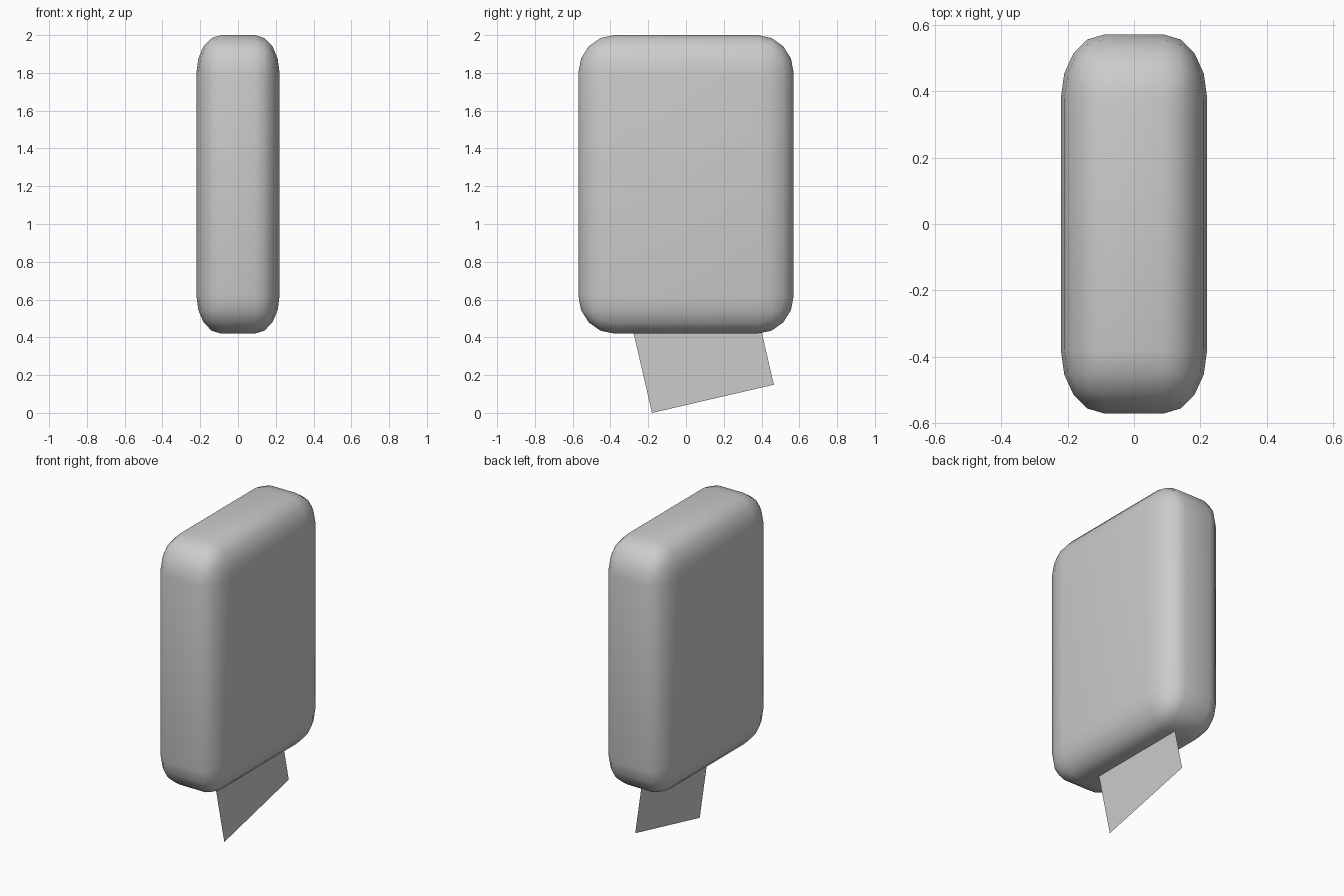
import bpy, bmesh, math
from mathutils import Vector

if "Cube" in bpy.data.objects:
    bpy.data.objects.remove(bpy.data.objects["Cube"])


def make_object(name, bm):
    mesh = bpy.data.meshes.new(name)
    bm.to_mesh(mesh)
    bm.free()
    obj = bpy.data.objects.new(name, mesh)
    bpy.context.collection.objects.link(obj)
    return obj


def rounded_block(name, half, radius, centre, segments=4):
    """Box whose rounding has its own radius along each axis."""
    bm = bmesh.new()
    bmesh.ops.create_cube(bm, size=4)
    bmesh.ops.bevel(bm, geom=bm.edges[:], offset=1, offset_type='OFFSET',
                    segments=segments, profile=0.5, affect='EDGES')
    for v in bm.verts:
        for i in range(3):
            a, inner = abs(v.co[i]), half[i] - radius[i]
            d = a * inner if a <= 1 else inner + (a - 1) * radius[i]
            v.co[i] = centre[i] + math.copysign(d, v.co[i])
    for f in bm.faces:
        f.smooth = True
    return make_object(name, bm)


# Rounded upright body
rounded_block("body", (0.22, 0.57, 0.79), (0.13, 0.19, 0.20), (0, 0, 1.21))

# Thin tilted square sheet sticking out of the underside
side, tilt = 0.662, math.radians(13)
across = Vector((0, math.cos(tilt), math.sin(tilt))) * side
up = Vector((0, -math.sin(tilt), math.cos(tilt))) * side
corner = Vector((0.03, -0.18, 0.0))
bm = bmesh.new()
bm.faces.new([bm.verts.new(p) for p in
              (corner, corner + across, corner + across + up, corner + up)])
make_object("sheet", bm)
